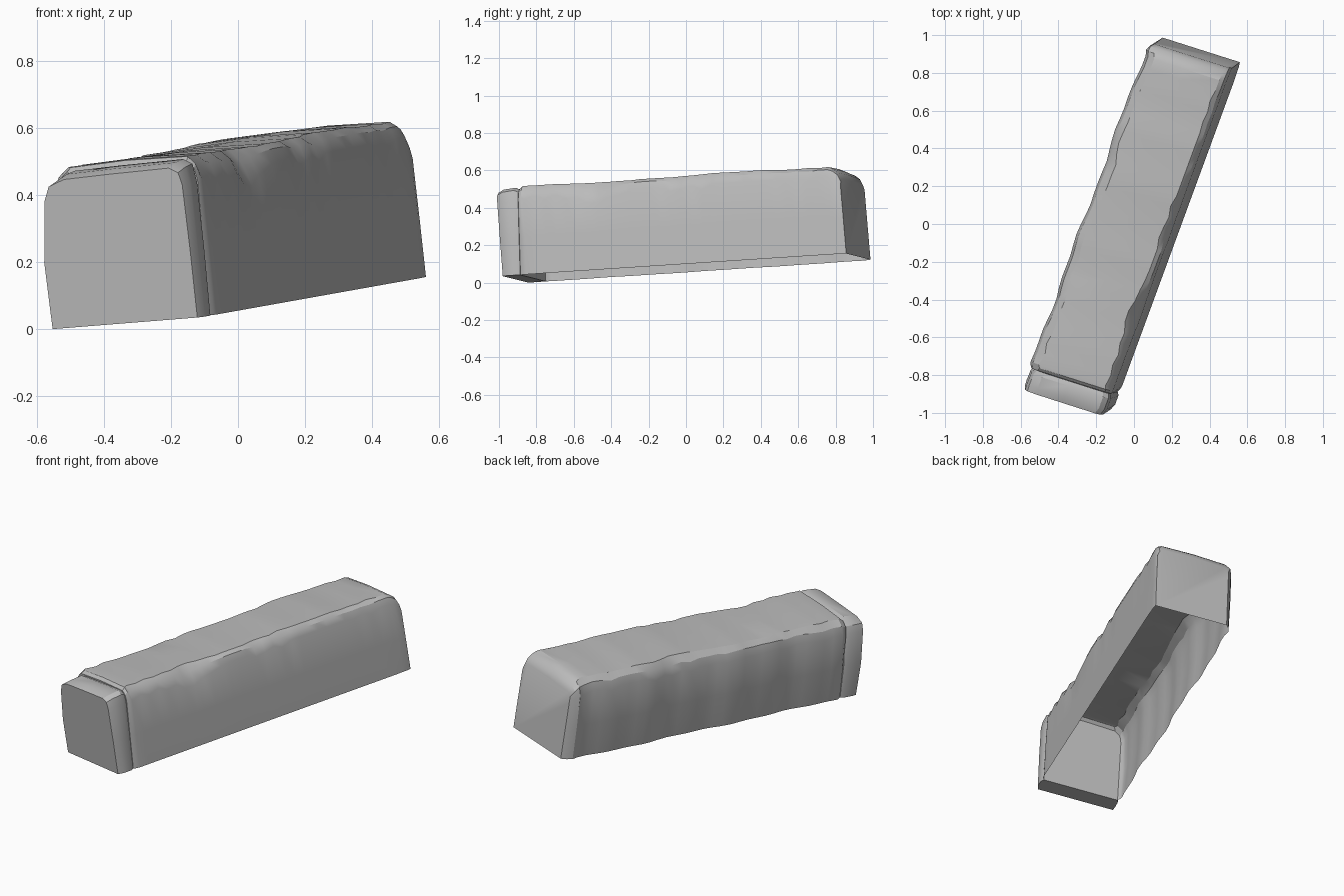
import bpy, bmesh, math, random
from mathutils import Vector

random.seed(4)
cube = bpy.data.objects.get("Cube")
if cube:
    bpy.data.objects.remove(cube, do_unlink=True)

# One plain stone colour
stone = bpy.data.materials.new("stone_grey")
stone.use_nodes = True
GREY = (0.5, 0.5, 0.5, 1)
stone.diffuse_color = GREY
stone.node_tree.nodes["Principled BSDF"].inputs["Base Color"].default_value = GREY

# Tilted frame: across the block, along it, and up from its base
CENTRE = Vector((0.004, 0.006, 0.078))
ACROSS = Vector((0.950, -0.302, 0.076))
ALONG = Vector((0.344, 0.937, 0.0614))
UP = Vector((-0.089, -0.031, 0.995))


def place(a, b, h):
    return CENTRE + ACROSS * a + ALONG * b + UP * h


def loft(name, rings, close_bottom=False):
    """Skin a list of open rings, cap both ends, leave the underside open unless told."""
    bm = bmesh.new()
    rows = [[bm.verts.new(place(*p)) for p in ring] for ring in rings]
    for r0, r1 in zip(rows, rows[1:]):
        for i in range(len(r0) - 1):
            bm.faces.new((r0[i], r0[i + 1], r1[i + 1], r1[i]))
        if close_bottom:
            bm.faces.new((r0[-1], r0[0], r1[0], r1[-1]))
    bm.faces.new(rows[0][::-1])
    bm.faces.new(rows[-1])
    bmesh.ops.recalc_face_normals(bm, faces=bm.faces[:])
    # An open shell needs a definite outward direction
    bm.normal_update()
    top = max(bm.faces, key=lambda f: f.calc_center_median().dot(UP) * abs(f.normal.dot(UP)))
    if top.normal.dot(UP) < 0:
        bmesh.ops.reverse_faces(bm, faces=bm.faces[:])
    mesh = bpy.data.meshes.new(name)
    bm.to_mesh(mesh)
    bm.free()
    mesh.materials.append(stone)
    ob = bpy.data.objects.new(name, mesh)
    bpy.context.collection.objects.link(ob)
    bpy.ops.object.select_all(action='DESELECT')
    ob.select_set(True)
    bpy.context.view_layer.objects.active = ob
    bpy.ops.object.shade_smooth_by_angle(angle=math.radians(28))
    return ob


def jitter(size):
    return random.uniform(-size, size)


def body_ring(b, worn=1.0):
    """Cross-section of the long block, with worn upper edges."""
    wave = 0.006 * math.sin(b * 9) + 0.004 * math.sin(b * 23 + 1)
    left = -0.240 + wave * worn
    chip_r = max(0, random.uniform(-0.03, 0.03)) * worn
    chip_l = max(0, random.uniform(-0.02, 0.02)) * worn
    # A longer break in the right edge
    if -0.62 < b < -0.22:
        chip_r += 0.035 * math.sin((b + 0.62) / 0.40 * math.pi)
    top = 0.476 + 0.004 * math.sin(b * 5) + jitter(0.002)
    return [
        (left + 0.008, b, 0.0), (left, b, 0.2),
        (left + 0.008, b, 0.40 - chip_l), (left + 0.025, b, 0.445 - chip_l * 0.6),
        (left + 0.062 + jitter(0.008), b, top - 0.006),
        (0.0, b, top + 0.003),
        (0.195 - chip_r * 0.5, b, top), (0.217 - chip_r * 0.3, b, 0.458 - chip_r * 0.4),
        (0.229, b, 0.42 - chip_r), (0.234, b, 0.2), (0.236, b, 0.0),
    ]


def shrink(ring, low_a, high_a, low_h, lean):
    """Pull a ring inward and lean it back with height."""
    return [(min(max(a, low_a), high_a), b - lean * (h / 0.45), h * low_h) for a, b, h in ring]


# Long body, narrowing slightly at the groove and rounded at the far end
rings = [shrink(body_ring(-0.878, 0), -0.222, 0.225, 0.965, 0.0),
         shrink(body_ring(-0.862, 0), -0.236, 0.232, 0.992, 0.0)]
count = 30
for i in range(count):
    rings.append(body_ring(-0.845 + 1.73 * i / (count - 1)))
rings.append(shrink(body_ring(0.925, 0), -0.234, 0.234, 0.975, 0.01))
rings.append(shrink(body_ring(0.957, 0), -0.220, 0.234, 0.93, 0.015))
rings.append(shrink(body_ring(0.982, 0), -0.200, 0.230, 0.85, 0.022))
loft("stone_body", rings)


def end_ring(b, left, right, top, lean):
    """Cross-section of the front slab."""
    pts = [(left, 0.0), (left - 0.004, 0.2), (left + 0.018, 0.385),
           (left + 0.035, 0.425), (left + 0.085, top - 0.005), (0.0, top),
           (right - 0.04, top + 0.004), (right - 0.012, top - 0.012),
           (right - 0.003, 0.40), (right, 0.2), (right, 0.0)]
    return [(a, b - lean * h / 0.45, h) for a, h in pts]


# Front slab, parted from the body by a narrow groove
loft("front_slab", [
    end_ring(-0.980, -0.231, 0.223, 0.448, 0.022),
    end_ring(-0.950, -0.233, 0.235, 0.462, 0.018),
    end_ring(-0.900, -0.231, 0.235, 0.468, 0.004),
    end_ring(-0.880, -0.222, 0.225, 0.458, 0.0),
], close_bottom=True)
